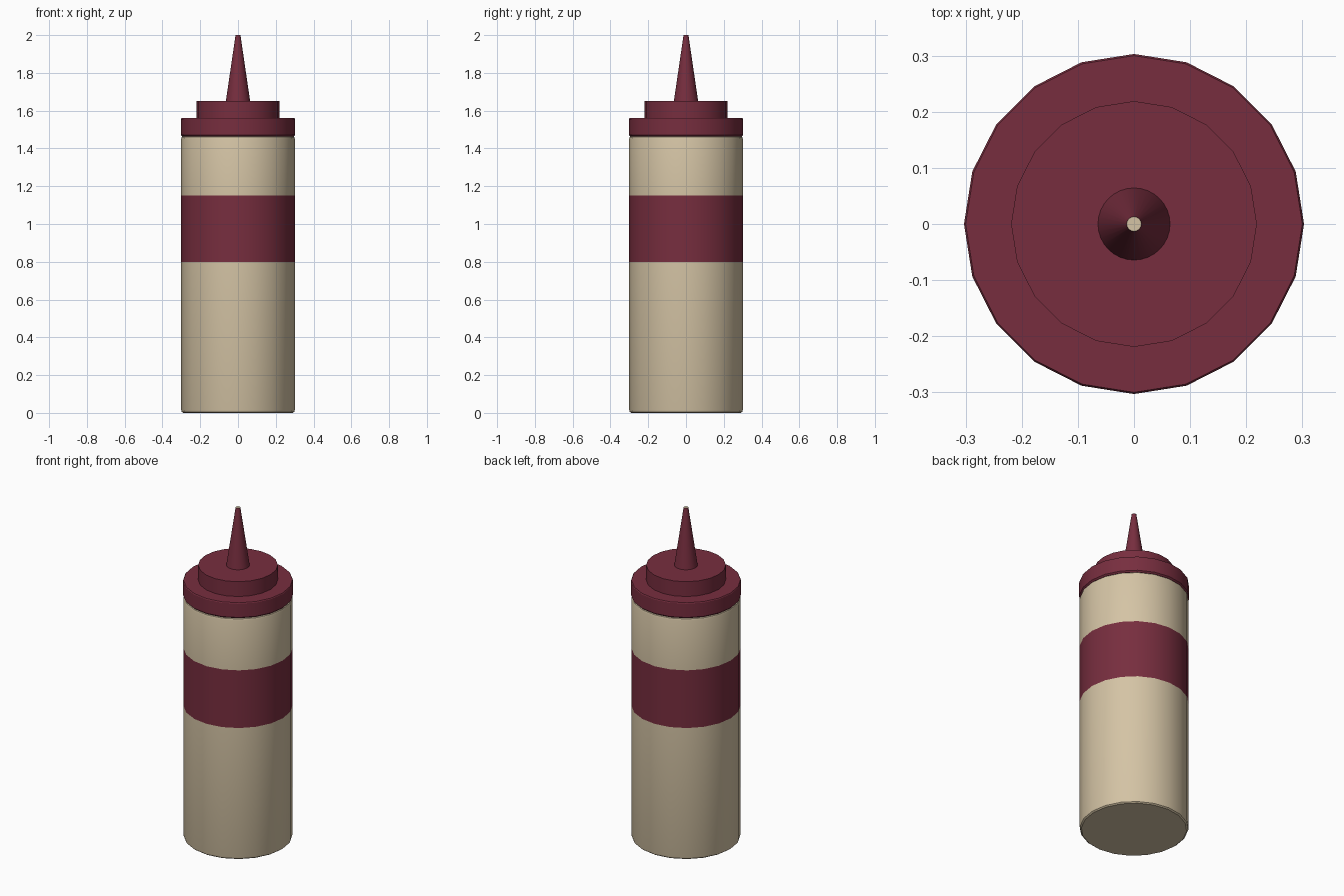
import bpy, bmesh, math

if "Cube" in bpy.data.objects:
    bpy.data.objects.remove(bpy.data.objects["Cube"])


def material(name, rgb):
    m = bpy.data.materials.new(name)
    m.diffuse_color = (*rgb, 1)
    m.use_nodes = True
    m.node_tree.nodes["Principled BSDF"].inputs["Base Color"].default_value = m.diffuse_color
    return m


cream = material("cream", (0.66, 0.55, 0.375))
maroon = material("maroon", (0.185, 0.027, 0.049))


def lathe(name, profile, sides, mats, rule=None):
    """Revolve (radius, z) points into a closed solid."""
    bm = bmesh.new()
    rings = []
    for r, z in profile:
        rings.append([bm.verts.new((r * math.cos(2 * math.pi * i / sides),
                                    r * math.sin(2 * math.pi * i / sides), z))
                      for i in range(sides)])
    for a, b in zip(rings, rings[1:]):
        for i in range(sides):
            j = (i + 1) % sides
            bm.faces.new((a[i], a[j], b[j], b[i]))
    bm.faces.new(rings[0][::-1])
    bm.faces.new(rings[-1])
    bm.normal_update()
    if rule:
        for f in bm.faces:
            f.material_index = rule(f)
    me = bpy.data.meshes.new(name)
    bm.to_mesh(me)
    bm.free()
    for m in mats:
        me.materials.append(m)
    ob = bpy.data.objects.new(name, me)
    bpy.context.collection.objects.link(ob)
    bpy.ops.object.select_all(action='DESELECT')
    ob.select_set(True)
    bpy.context.view_layer.objects.active = ob
    bpy.ops.object.shade_smooth_by_angle(angle=math.radians(30))
    return ob


# Bottle body with a painted band
lathe("bottle_body",
      [(0.29, 0), (0.298, 0.006), (0.301, 0.016), (0.301, 0.8), (0.301, 1.15),
       (0.301, 1.45), (0.298, 1.46), (0.29, 1.466)],
      20, [cream, maroon],
      lambda f: int(0.8 < f.calc_center_median().z < 1.15))

# Screw cap, wide ring and raised step
lathe("cap_ring", [(0.295, 1.464), (0.303, 1.472), (0.303, 1.555), (0.3, 1.56)],
      20, [maroon])
lathe("cap_step", [(0.219, 1.555), (0.219, 1.65)], 20, [maroon])

# Tapered nozzle with a cream opening at the tip
lathe("nozzle", [(0.065, 1.645), (0.013, 2.0)], 32, [maroon, cream],
      lambda f: int(f.normal.z > 0.9))
